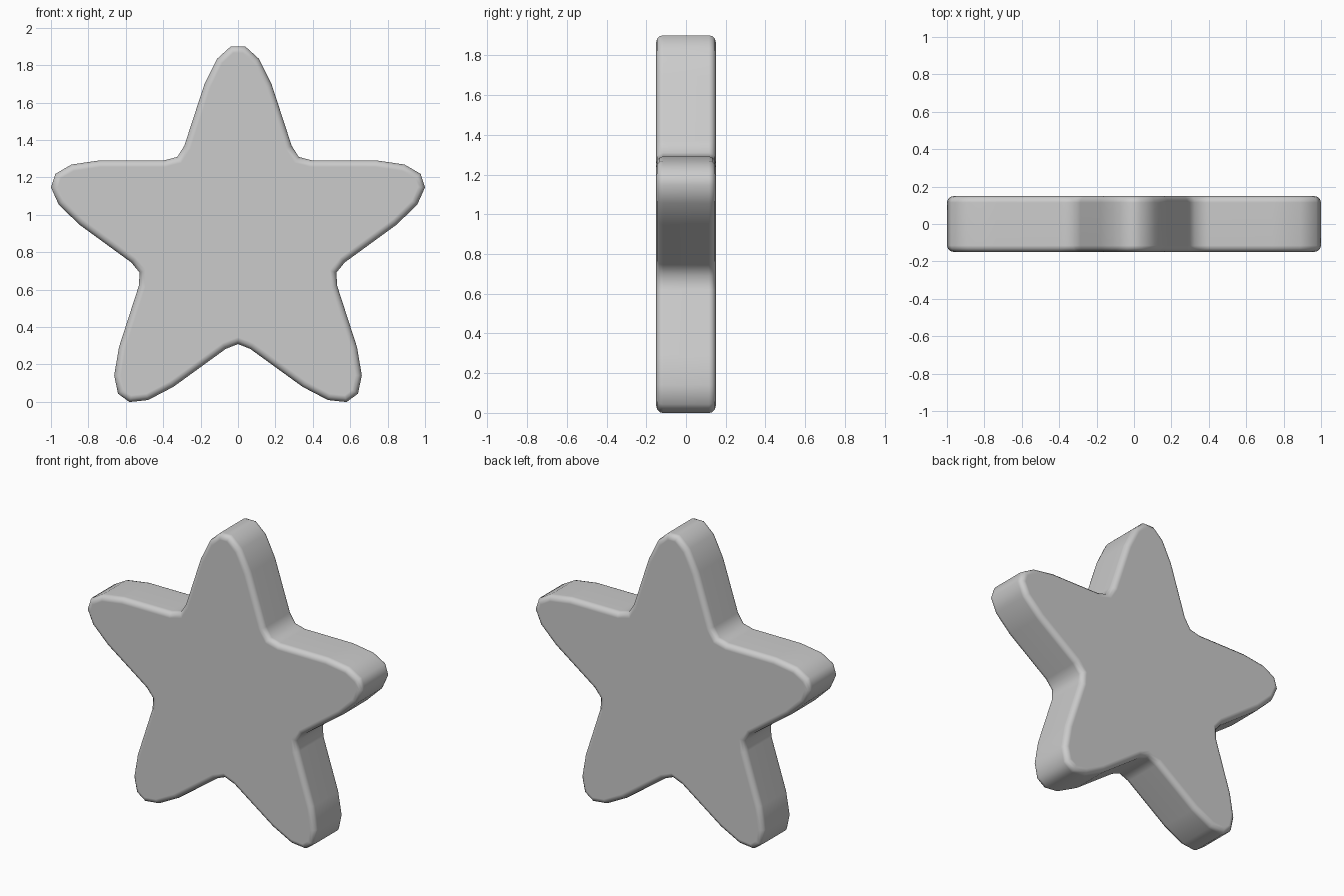
import bpy, bmesh
from math import radians, sin, cos

if "Cube" in bpy.data.objects:
    bpy.data.objects.remove(bpy.data.objects["Cube"])

CENTRE_Z = 0.862
HALF_DEPTH = 0.15

# Half outline of one arm (across, along), valley centre to tip
half_arm = [(0.287, 0.507), (0.18, 0.835), (0.112, 0.972), (0.038, 1.039)]
valley_r = 0.553


def turn(x, z, angle):
    return (x * cos(angle) - z * sin(angle), x * sin(angle) + z * cos(angle))


# Full outline: five arms, each mirrored, with a valley point between arms
outline = []
for i in range(5):
    a = radians(72 * i)
    outline.append(turn(0, valley_r, a - radians(36)))
    outline += [turn(x, z, a) for x, z in half_arm]
    outline += [turn(-x, z, a) for x, z in reversed(half_arm)]

# Extrude the outline into a slab
bm = bmesh.new()
front = [bm.verts.new((x, -HALF_DEPTH, z + CENTRE_Z)) for x, z in outline]
back = [bm.verts.new((x, HALF_DEPTH, z + CENTRE_Z)) for x, z in outline]
caps = [bm.faces.new(front), bm.faces.new(back)]
n = len(outline)
for i in range(n):
    j = (i + 1) % n
    bm.faces.new((front[i], front[j], back[j], back[i]))
bmesh.ops.recalc_face_normals(bm, faces=bm.faces[:])

# Round the front and back rims
rims = [e for f in caps for e in f.edges]
bmesh.ops.bevel(bm, geom=rims, offset=0.035, segments=3, profile=0.5,
                affect='EDGES')
for f in bm.faces:
    f.smooth = True

mesh = bpy.data.meshes.new("star")
bm.to_mesh(mesh)
bm.free()
star = bpy.data.objects.new("star", mesh)
bpy.context.collection.objects.link(star)

# Keep the broad faces flat-looking
weighted = star.modifiers.new("flat_faces", 'WEIGHTED_NORMAL')
weighted.weight = 50
